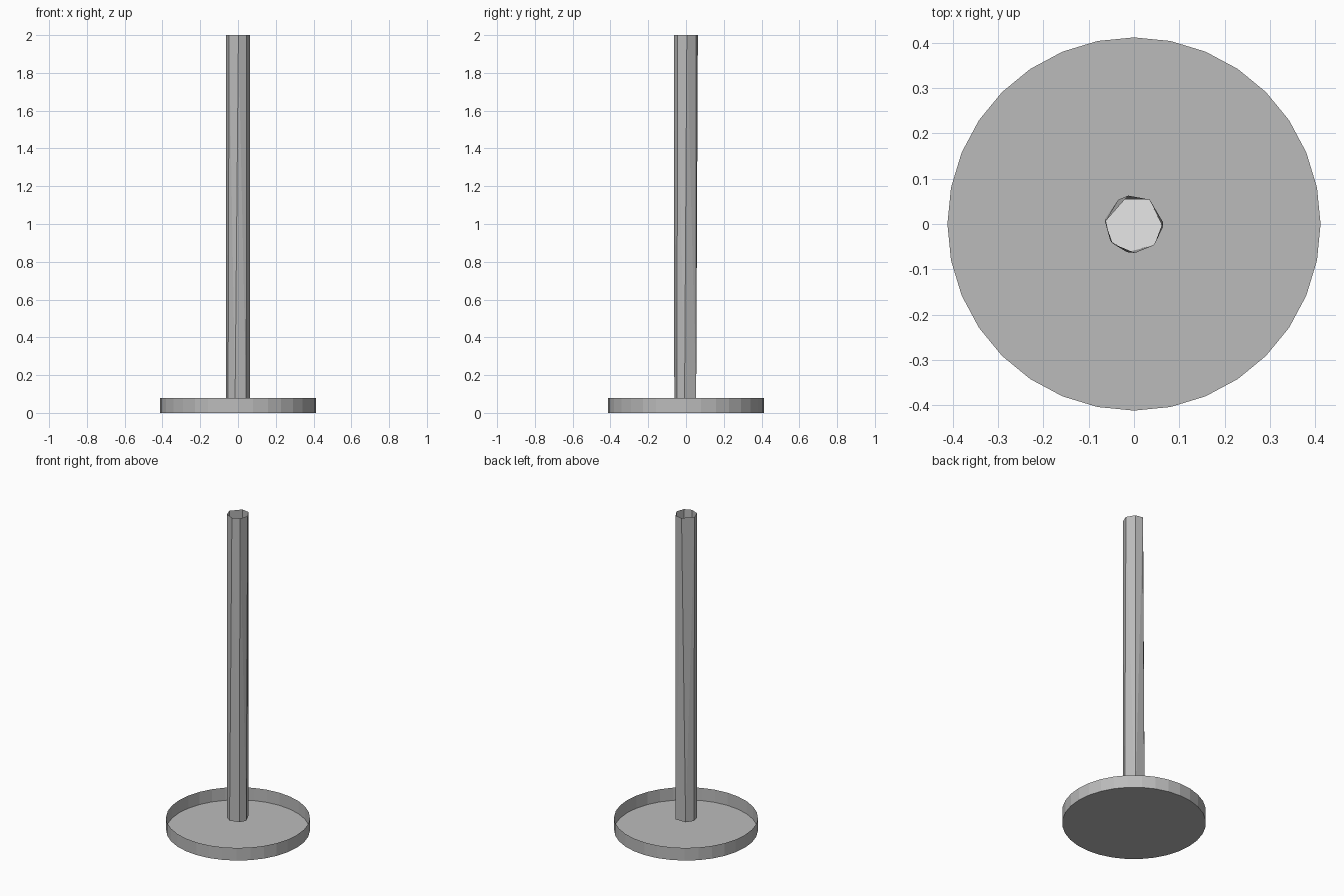
import bpy
import bmesh
from math import cos, sin, radians

if "Cube" in bpy.data.objects:
    bpy.data.objects.remove(bpy.data.objects["Cube"])


def material(name, value):
    m = bpy.data.materials.new(name)
    m.diffuse_color = (value, value, value, 1)
    m.use_nodes = True
    m.node_tree.nodes["Principled BSDF"].inputs["Base Color"].default_value = m.diffuse_color
    return m


def ring(bm, radius, angles, z):
    return [bm.verts.new((radius * cos(radians(a)), radius * sin(radians(a)), z))
            for a in angles]


def bridge(bm, low, high):
    n = len(low)
    for i in range(n):
        j = (i + 1) % n
        bm.faces.new((low[i], low[j], high[j], high[i]))


def finish(bm, name, mats):
    mesh = bpy.data.meshes.new(name)
    bm.normal_update()
    bm.to_mesh(mesh)
    bm.free()
    for m in mats:
        mesh.materials.append(m)
    obj = bpy.data.objects.new(name, mesh)
    bpy.context.collection.objects.link(obj)
    return obj


grey = material("mid grey", 0.5)
white = material("white", 1.0)

BASE_R, BASE_H, TOP = 0.412, 0.08, 2.0
POLE_R = 0.064

# Shallow open dish: floor and thin rim wall
bm = bmesh.new()
steps = [i * 360 / 32 for i in range(32)]
floor = ring(bm, BASE_R, steps, 0)
bridge(bm, floor, ring(bm, BASE_R, steps, BASE_H))
bm.faces.new(floor[::-1])
finish(bm, "base_dish", [grey])

# Open seven-sided pole, slightly twisted between its ends
bottom_angles = [-145, -104, -47.5, -7, 57, 123, 169]
top_angles = [-137.5, -88, -45, 4, 57.5, 101.5, 175.5]
bm = bmesh.new()
bridge(bm, ring(bm, POLE_R, bottom_angles, BASE_H),
       ring(bm, POLE_R, top_angles, TOP))
bmesh.ops.triangulate(bm, faces=bm.faces[:])
finish(bm, "pole", [grey])

# Pale plate closing the lower end of the pole
bm = bmesh.new()
bm.faces.new(ring(bm, POLE_R, bottom_angles, BASE_H))
finish(bm, "pole_bottom_plate", [white])
